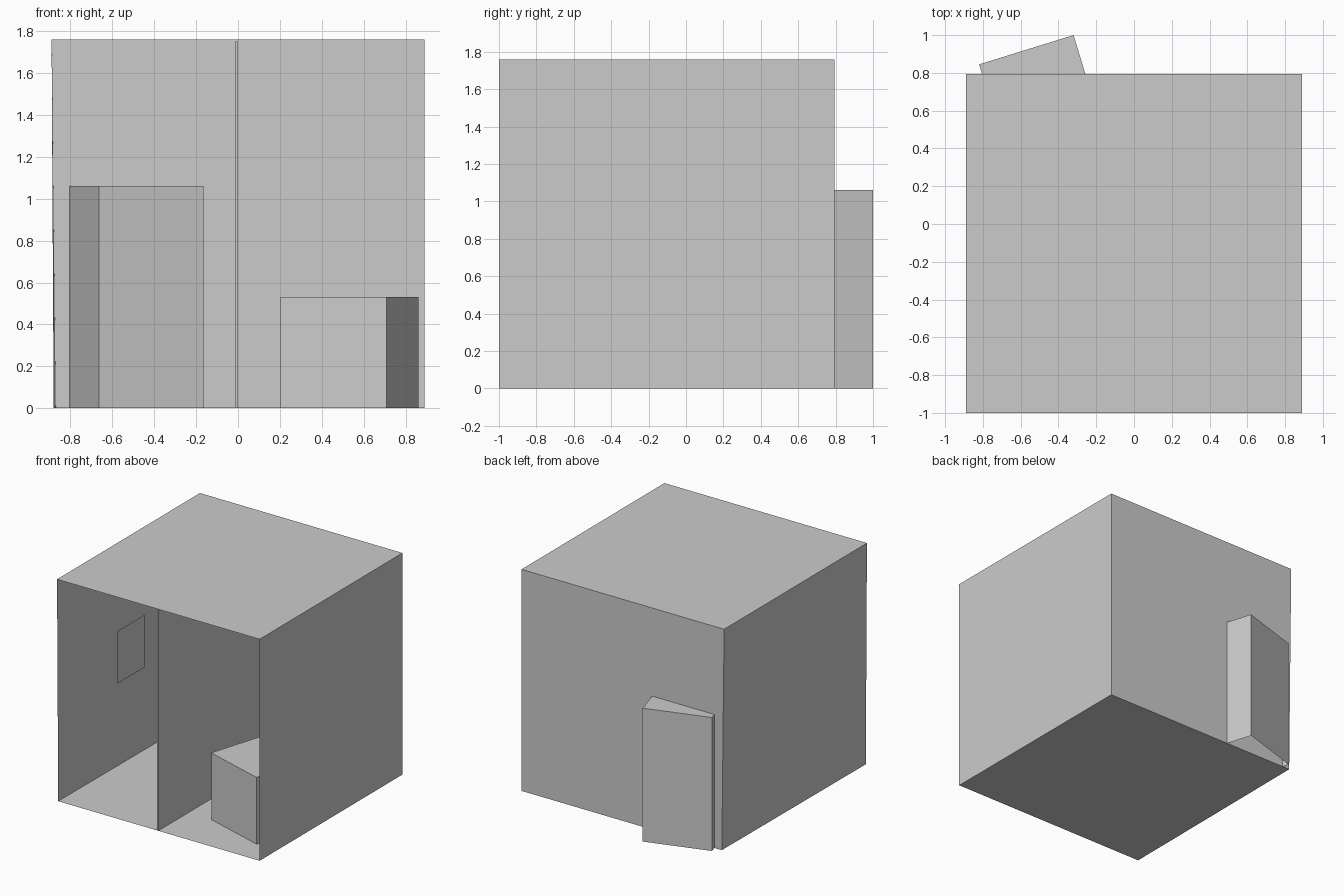
import bpy

if "Cube" in bpy.data.objects:
    bpy.data.objects.remove(bpy.data.objects["Cube"])

W, H = 0.89, 1.76          # half width and height of the room
F, B = -1.0, 0.793         # front and back of the room


def mesh(name, verts, faces):
    me = bpy.data.meshes.new(name)
    me.from_pydata(verts, [], faces)
    me.update()
    ob = bpy.data.objects.new(name, me)
    bpy.context.collection.objects.link(ob)
    return ob


def prism(name, foot, z0, z1, bottom=False):
    """Upright block over a counter-clockwise footprint."""
    n = len(foot)
    verts = [(x, y, z) for z in (z0, z1) for x, y in foot]
    faces = [(i, (i + 1) % n, n + (i + 1) % n, n + i) for i in range(n)]
    faces.append(tuple(range(n, 2 * n)))
    if bottom:
        faces.append(tuple(reversed(range(n))))
    return mesh(name, verts, faces)


# Room corners: the left wall leans slightly inward toward the floor
fl, fr, br, bl = (-0.88, F, 0), (W, F, 0), (W, B, 0), (-0.87, B, 0)
tfl, tfr, tbr, tbl = (-W, F, H), (W, F, H), (W, B, H), (-W, B, H)

# Thin single-sheet room shell, open at the front
shell = {
    "floor": (fl, fr, br, bl),
    "ceiling": (tfl, tbl, tbr, tfr),
    "back_wall": (bl, br, tbr, tbl),
    "right_wall": (fr, tfr, tbr, br),
    "left_wall": (fl, bl, tbl, tfl),
}
for name, corners in shell.items():
    mesh(name, corners, [(0, 1, 2, 3)])

# Thin dividing wall
prism("partition", [(-0.013, F + 0.003), (0, F + 0.003), (0, B), (-0.013, B)],
      0, 1.75, bottom=True)

# Turned blocks, open underneath; the tall one pokes through the back wall
prism("tall_block", [(-0.664, 0.33), (-0.164, 0.487), (-0.32, 1.0), (-0.82, 0.845)],
      0, 1.06)
prism("short_block", [(0.71, -0.78), (0.861, -0.268), (0.357, -0.118), (0.202, -0.624)],
      0, 0.53)

# Light panel just off the left wall
mesh("light_panel", [(-0.868, -0.272, 0.66), (-0.868, 0.066, 0.66),
                     (-0.868, 0.066, 1.075), (-0.868, -0.272, 1.075)],
     [(0, 1, 2, 3)])
